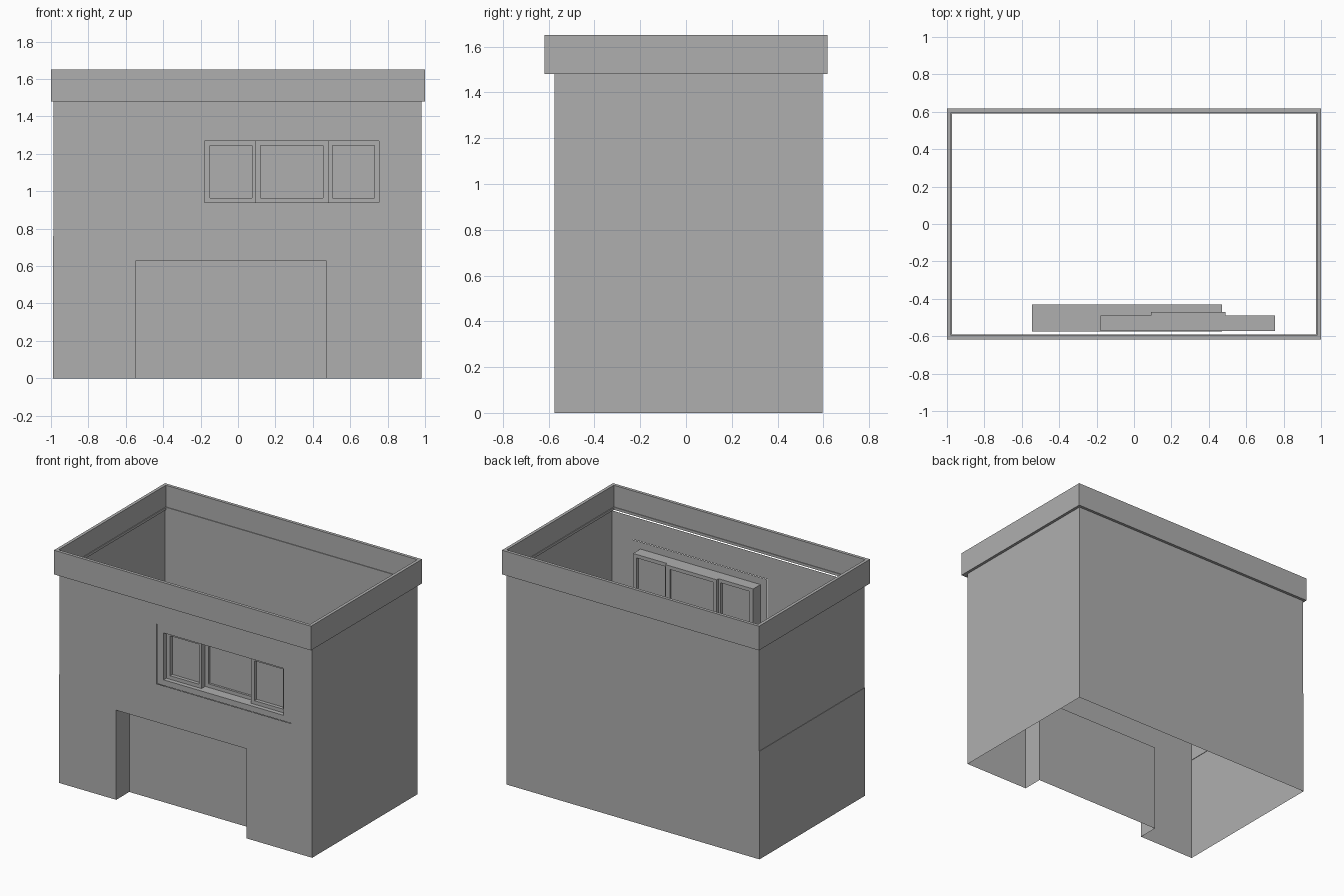
import bpy, bmesh

if "Cube" in bpy.data.objects:
    bpy.data.objects.remove(bpy.data.objects["Cube"])

grey = bpy.data.materials.new("dark_grey")
grey.diffuse_color = (0.43, 0.43, 0.43, 1)
grey.use_nodes = True
grey.node_tree.nodes["Principled BSDF"].inputs["Base Color"].default_value = grey.diffuse_color


def make(name, polys):
    """Mesh object from a list of polygons, welding shared corners."""
    bm = bmesh.new()
    for poly in polys:
        bm.faces.new([bm.verts.new(p) for p in poly])
    bmesh.ops.remove_doubles(bm, verts=bm.verts, dist=1e-5)
    me = bpy.data.meshes.new(name)
    bm.to_mesh(me)
    bm.free()
    me.materials.append(grey)
    ob = bpy.data.objects.new(name, me)
    bpy.context.collection.objects.link(ob)
    return ob


def panel(y, x0, x1, z0, z1, holes=()):
    """Front-facing sheet at depth y with rectangular holes (x0, x1, z0, z1)."""
    xs = sorted({x0, x1, *[v for h in holes for v in h[:2]]})
    zs = sorted({z0, z1, *[v for h in holes for v in h[2:]]})
    out = []
    for a, b in zip(xs, xs[1:]):
        for c, d in zip(zs, zs[1:]):
            mx, mz = (a + b) / 2, (c + d) / 2
            if not any(h[0] < mx < h[1] and h[2] < mz < h[3] for h in holes):
                out.append([(a, y, c), (b, y, c), (b, y, d), (a, y, d)])
    return out


def sleeve(x0, x1, z0, z1, y0, y1, bottom=True):
    """Inside faces of a rectangular opening running from y0 back to y1."""
    c = [(x0, z0), (x0, z1), (x1, z1), (x1, z0)]
    out = []
    for i in range(4 if bottom else 3):
        (ax, az), (bx, bz) = c[i], c[(i + 1) % 4]
        out.append([(ax, y0, az), (bx, y0, bz), (bx, y1, bz), (ax, y1, az)])
    return out


L, R, F, B, H = -0.987, 0.98, -0.575, 0.597, 1.48
S, STEP = -0.99, 0.76          # lower part of the left wall stands proud
DOOR = (-0.545, 0.47, 0.0, 0.63)
SURROUND = (-0.23, 0.817, 0.90, 1.32)
WINDOW = (-0.18, 0.755, 0.94, 1.27)
PLATE = -0.571

# thin outer walls, open at top and bottom
make("front_wall", panel(F, L, R, 0, H, [DOOR, SURROUND]) + panel(F, S, L, 0, STEP))
make("back_wall", [p[::-1] for p in panel(B, L, R, 0, H) + panel(B, S, L, 0, STEP)])
make("right_wall", [[(R, F, 0), (R, B, 0), (R, B, H), (R, F, H)]])
make("left_wall", [
    [(L, B, STEP), (L, F, STEP), (L, F, H), (L, B, H)],
    [(S, B, 0), (S, F, 0), (S, F, STEP), (S, B, STEP)],
    [(S, B, STEP), (S, F, STEP), (L, F, STEP), (L, B, STEP)]])

# garage door recess
make("garage_recess", sleeve(*DOOR, F, -0.43, bottom=False) + panel(-0.43, *DOOR))

# slightly sunken plate around the window, and its reveal
make("window_surround", panel(PLATE, *SURROUND, [WINDOW]))
make("window_reveal", sleeve(*WINDOW, PLATE, -0.49))


# window sashes: ring frame with an inset pane; the middle one sits deeper
def sash(name, x0, x1, pane, y0, y1):
    z0, z1 = WINDOW[2:]
    polys = panel(y0, x0, x1, z0, z1, [pane])
    polys += [p[::-1] for p in panel(y1, x0, x1, z0, z1, [pane])]
    polys += [p[::-1] for p in sleeve(x0, x1, z0, z1, y0, y1)]
    polys += sleeve(*pane, y0, y1)
    make(name + "_frame", polys)
    make(name + "_pane", panel((y0 + y1) / 2, *pane))


sash("left_sash", -0.18, 0.095, (-0.15, 0.075, 0.965, 1.245), -0.54, -0.49)
sash("middle_sash", 0.09, 0.49, (0.12, 0.455, 0.965, 1.245), -0.50, -0.47)
sash("right_sash", 0.48, 0.755, (0.505, 0.73, 0.965, 1.245), -0.54, -0.49)

# parapet ring with a small inner lip near its foot
X, Y, T, Z0, Z1 = 1.0, 0.617, 0.022, H, 1.65


def loop(inset, z):
    x, y = X - inset, Y - inset
    return [(-x, -y, z), (x, -y, z), (x, y, z), (-x, y, z)]


loops = [loop(0, Z0), loop(0, Z1), loop(T, Z1), loop(T, Z0 + 0.018),
         loop(T + 0.005, Z0 + 0.018), loop(T + 0.005, Z0)]
polys = []
for k, a in enumerate(loops):
    b = loops[(k + 1) % len(loops)]
    for i in range(4):
        j = (i + 1) % 4
        polys.append([a[i], a[j], b[j], b[i]])
make("parapet", polys)
